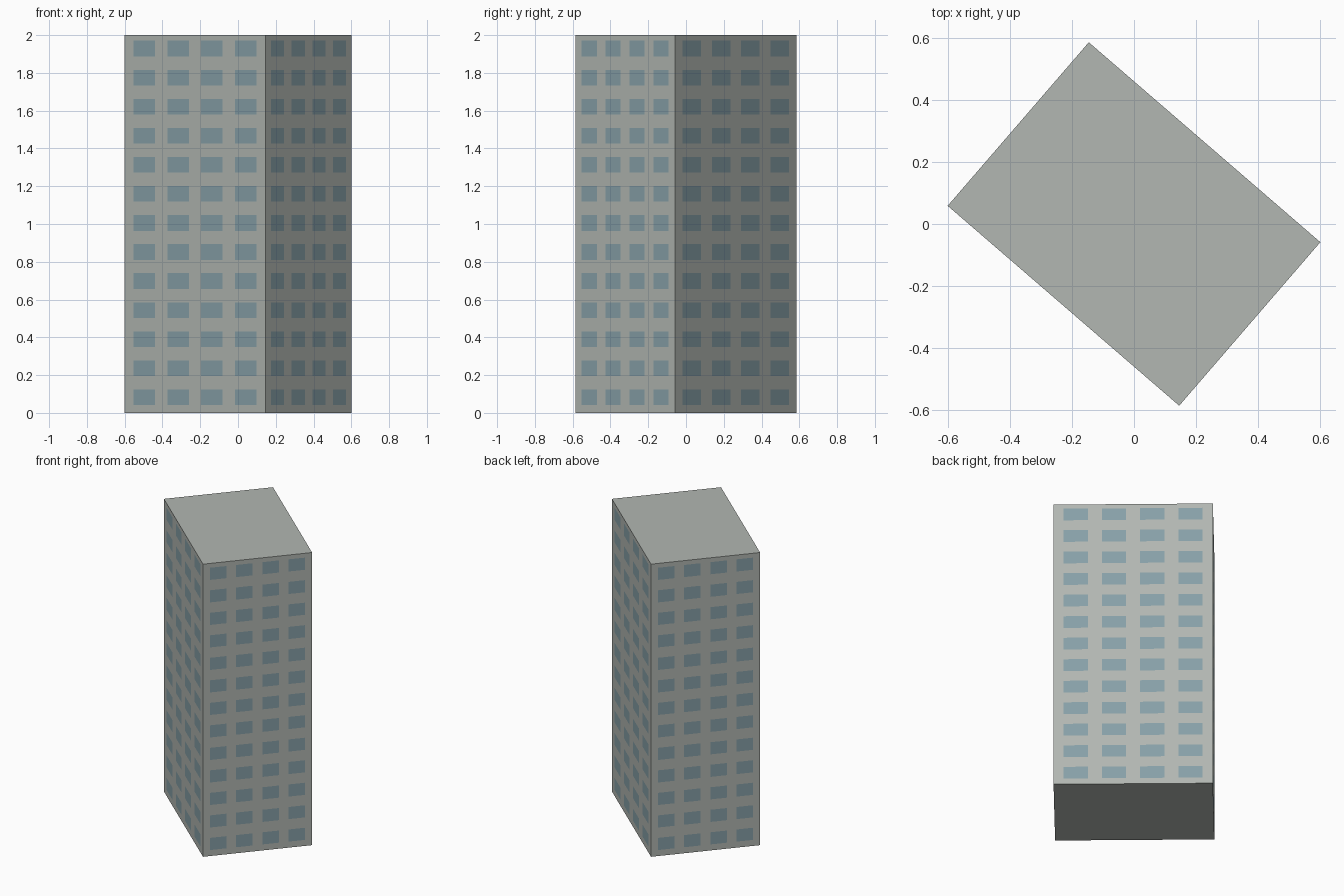
import bpy
import bmesh
from math import radians
from mathutils import Matrix, Vector

default = bpy.data.objects.get("Cube")
if default:
    bpy.data.objects.remove(default, do_unlink=True)


def flat_material(name, rgb):
    mat = bpy.data.materials.new(name)
    mat.use_nodes = True
    mat.diffuse_color = (*rgb, 1)
    bsdf = mat.node_tree.nodes["Principled BSDF"]
    bsdf.inputs["Base Color"].default_value = (*rgb, 1)
    bsdf.inputs["Roughness"].default_value = 0.9
    return mat


LENGTH, DEPTH, HEIGHT = 0.987, 0.697, 2.0
COLUMNS, FLOORS = 4, 13
STOREY = HEIGHT / FLOORS
BAY, WINDOW_WIDTH = 0.24, 0.152    # fractions of the wall width
WINDOW_HEIGHT, SILL = 0.083, 0.041

# Window spans: across a wall of unit width, and up the tower
bays = [((i - (COLUMNS - 1) / 2) * BAY - WINDOW_WIDTH / 2,
         (i - (COLUMNS - 1) / 2) * BAY + WINDOW_WIDTH / 2) for i in range(COLUMNS)]
floors = [(i * STOREY + SILL, i * STOREY + SILL + WINDOW_HEIGHT) for i in range(FLOORS)]


def inside(value, spans):
    return any(low < value < high for low, high in spans)


# Tower block
bm = bmesh.new()
bmesh.ops.create_cube(bm, size=1, matrix=Matrix.Translation((0, 0, HEIGHT / 2))
                      @ Matrix.Diagonal((LENGTH, DEPTH, HEIGHT, 1)))


def cut(axis, position):
    normal = Vector((0, 0, 0))
    normal[axis] = 1
    bmesh.ops.bisect_plane(bm, geom=bm.verts[:] + bm.edges[:] + bm.faces[:],
                           plane_co=normal * position, plane_no=normal)


# Cut the walls along the window edges
for span in bays:
    for edge in span:
        cut(0, edge * LENGTH)
        cut(1, edge * DEPTH)
for span in floors:
    for edge in span:
        cut(2, edge)

# Keep roof and base as single faces
bm.normal_update()
for side in (1, -1):
    flat = [f for f in bm.faces if f.normal.z * side > 0.5]
    bmesh.ops.dissolve_faces(bm, faces=flat)

# Glaze the window panels
bm.normal_update()
for face in bm.faces:
    if abs(face.normal.z) < 0.5:
        centre = face.calc_center_median()
        across = centre.x / LENGTH if abs(face.normal.y) > 0.5 else centre.y / DEPTH
        face.material_index = int(inside(across, bays) and inside(centre.z, floors))

# Turn the tower on its plot
bm.transform(Matrix.Rotation(radians(-40.8), 4, "Z"))
mesh = bpy.data.meshes.new("tower_block")
bm.to_mesh(mesh)
bm.free()
mesh.materials.append(flat_material("concrete grey", (0.445, 0.474, 0.445)))
mesh.materials.append(flat_material("window blue grey", (0.243, 0.352, 0.392)))
tower = bpy.data.objects.new("tower_block", mesh)
bpy.context.collection.objects.link(tower)
